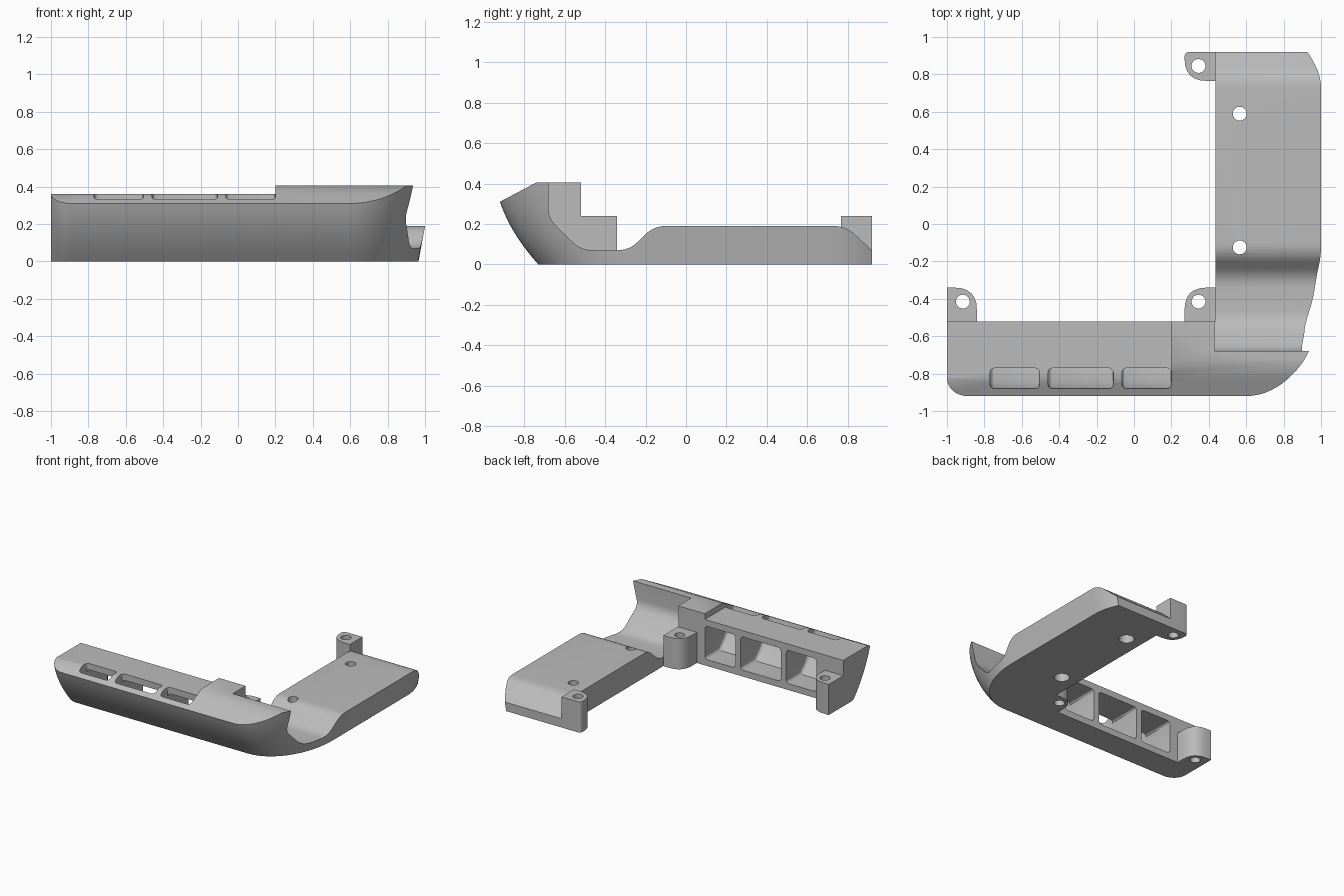
import bpy, bmesh, math
from mathutils import Vector

if "Cube" in bpy.data.objects:
    bpy.data.objects.remove(bpy.data.objects["Cube"], do_unlink=True)

grey = bpy.data.materials.new("plain grey")
grey.use_nodes = True
COLOUR = (0.5, 0.5, 0.5, 1)
grey.diffuse_color = COLOUR
grey.node_tree.nodes["Principled BSDF"].inputs["Base Color"].default_value = COLOUR


def finish(bm, name):
    bmesh.ops.recalc_face_normals(bm, faces=bm.faces)
    mesh = bpy.data.meshes.new(name)
    bm.to_mesh(mesh)
    bm.free()
    mesh.materials.append(grey)
    obj = bpy.data.objects.new(name, mesh)
    bpy.context.collection.objects.link(obj)
    return obj


def loft(rings, name, bevel=0):
    """Skin a stack of equal-length rings and cap both ends."""
    bm = bmesh.new()
    rows = [[bm.verts.new(p) for p in ring] for ring in rings]
    n = len(rows[0])
    for a, b in zip(rows, rows[1:]):
        for i in range(n):
            j = (i + 1) % n
            bm.faces.new((a[i], a[j], b[j], b[i]))
    caps = [bm.faces.new(rows[0]), bm.faces.new(rows[-1])]
    if bevel:
        bmesh.ops.recalc_face_normals(bm, faces=bm.faces)
        edges = list({e for f in caps for e in f.edges})
        bmesh.ops.bevel(bm, geom=edges, offset=bevel, segments=3,
                        profile=0.5, affect='EDGES')
    return finish(bm, name)


def rounded(points, steps=6):
    """Polygon whose points (a, b, cut) get a rounded corner of length cut."""
    out = []
    for i, (a, b, cut) in enumerate(points):
        p = Vector((a, b))
        if not cut:
            out.append(p)
            continue
        before = Vector(points[i - 1][:2])
        after = Vector(points[(i + 1) % len(points)][:2])
        s = p + (before - p).normalized() * cut
        e = p + (after - p).normalized() * cut
        for k in range(steps + 1):
            t = k / steps
            out.append(s * (1 - t) ** 2 + p * (2 * t * (1 - t)) + e * t * t)
    return out


def prism(points, axis, lo, hi, name, bevel=0):
    place = {'x': lambda p, h: (h, p[0], p[1]),
             'z': lambda p, h: (p[0], p[1], h)}[axis]
    return loft([[place(p, h) for p in points] for h in (lo, hi)], name, bevel)


def rect(x0, x1, y0, y1):
    return [(x0, y0), (x1, y0), (x1, y1), (x0, y1)]


def hole(x, y, radius, lo=-0.1, hi=0.6):
    ring = [(x + radius * math.cos(math.tau * i / 32),
             y + radius * math.sin(math.tau * i / 32)) for i in range(32)]
    return prism(ring, 'z', lo, hi, "hole_cutter")


def carve(obj, cutters):
    for cutter in cutters:
        mod = obj.modifiers.new("cut", 'BOOLEAN')
        mod.operation, mod.solver, mod.object = 'DIFFERENCE', 'EXACT', cutter
    bpy.context.view_layer.update()
    graph = bpy.context.evaluated_depsgraph_get()
    mesh = bpy.data.meshes.new_from_object(obj.evaluated_get(graph))
    obj.modifiers.clear()
    obj.data = mesh
    for cutter in cutters:
        bpy.data.objects.remove(cutter, do_unlink=True)
    bpy.ops.object.select_all(action='DESELECT')
    obj.select_set(True)
    bpy.context.view_layer.objects.active = obj
    bpy.ops.object.shade_smooth_by_angle(angle=math.radians(28))


def shell_ring(z):
    """Plan outline of the outer shell at one height."""
    front = -0.73 - 0.896 * z + 0.914 * z * z
    side = 0.965 + 0.185 * z
    ring = [(-1, 0.92)]
    for i in range(9):                       # small front right corner
        t = math.pi / 2 * i / 8
        ring.append((-0.89 - 0.11 * math.cos(t), front + 0.11 - 0.11 * math.sin(t)))
    for i in range(25):                      # wide sweeping corner
        t = math.pi / 2 * i / 24
        ring.append((0.6 + (side - 0.6) * math.sin(t),
                     -0.2 - (-0.2 - front) * math.cos(t)))
    for i in range(7):                       # gentle curve at the back end
        t = i / 6
        ring.append((side - 0.05 * t * t, 0.72 + 0.2 * t))
    return [(x, y, z) for x, y in ring]


# Main frame: outer shell carved into a front beam and a side arm
frame = loft([shell_ring(0.45 * i / 10) for i in range(11)], "frame")
cutters = [
    prism(rect(-1.5, 0.435, -0.52, 1.5), 'z', -0.2, 0.8, "inner_cutter"),
    prism([(-1.2, 0.162), (-0.74, 0.405), (1.2, 0.405), (1.2, 0.8), (-1.2, 0.8)],
          'x', -1.5, 1.5, "slope_cutter"),
    prism(rect(-1.5, 0.2, -1.4, 0), 'z', 0.36, 0.9, "beam_top_cutter"),
    prism(rounded([(-0.68, 0.9, 0), (-0.68, 0.23, 0.05), (-0.52, 0.07, 0.06),
                   (-0.28, 0.07, 0.06), (-0.16, 0.19, 0.06), (0.79, 0.19, 0.06),
                   (0.94, 0.05, 0), (1.2, 0.05, 0), (1.2, 0.9, 0)]),
          'x', 0.43, 1.5, "arm_top_cutter"),
]
# Hollow pockets in the beam, open at the back and through the sloped top
pocket = [(-0.4, 0.05), (-0.70, 0.05), (-0.76, 0.11), (-0.81, 0.18), (-0.85, 0.25),
          (-0.88, 0.325), (-0.88, 0.5), (-0.77, 0.5), (-0.77, 0.31), (-0.4, 0.31)]
for left, right in ((-0.77, -0.505), (-0.46, -0.11), (-0.065, 0.2)):
    cutters.append(prism(pocket, 'x', left, right, "pocket_cutter", 0.025))
# Screw holes in the arm with wider recesses underneath
for y in (0.59, -0.125):
    cutters += [hole(0.565, y, 0.037), hole(0.565, y, 0.055, -0.1, 0.07)]
carve(frame, cutters)

# Mounting lugs with rounded free corners
lugs = {
    "inner_front_lug": ([(0.27, -0.52, 0), (0.435, -0.52, 0), (0.435, -0.34, 0),
                         (0.27, -0.34, 0.12)], (0.345, -0.415)),
    "end_front_lug": ([(-1, -0.52, 0), (-0.84, -0.52, 0), (-0.84, -0.34, 0.12),
                       (-1, -0.34, 0)], (-0.915, -0.415)),
    "back_lug": ([(0.27, 0.765, 0.12), (0.435, 0.765, 0), (0.435, 0.92, 0),
                  (0.27, 0.92, 0.03)], (0.345, 0.845)),
}
for name, (outline, centre) in lugs.items():
    lug = prism(rounded(outline), 'z', 0, 0.24, name)
    carve(lug, [hole(*centre, 0.037)])
